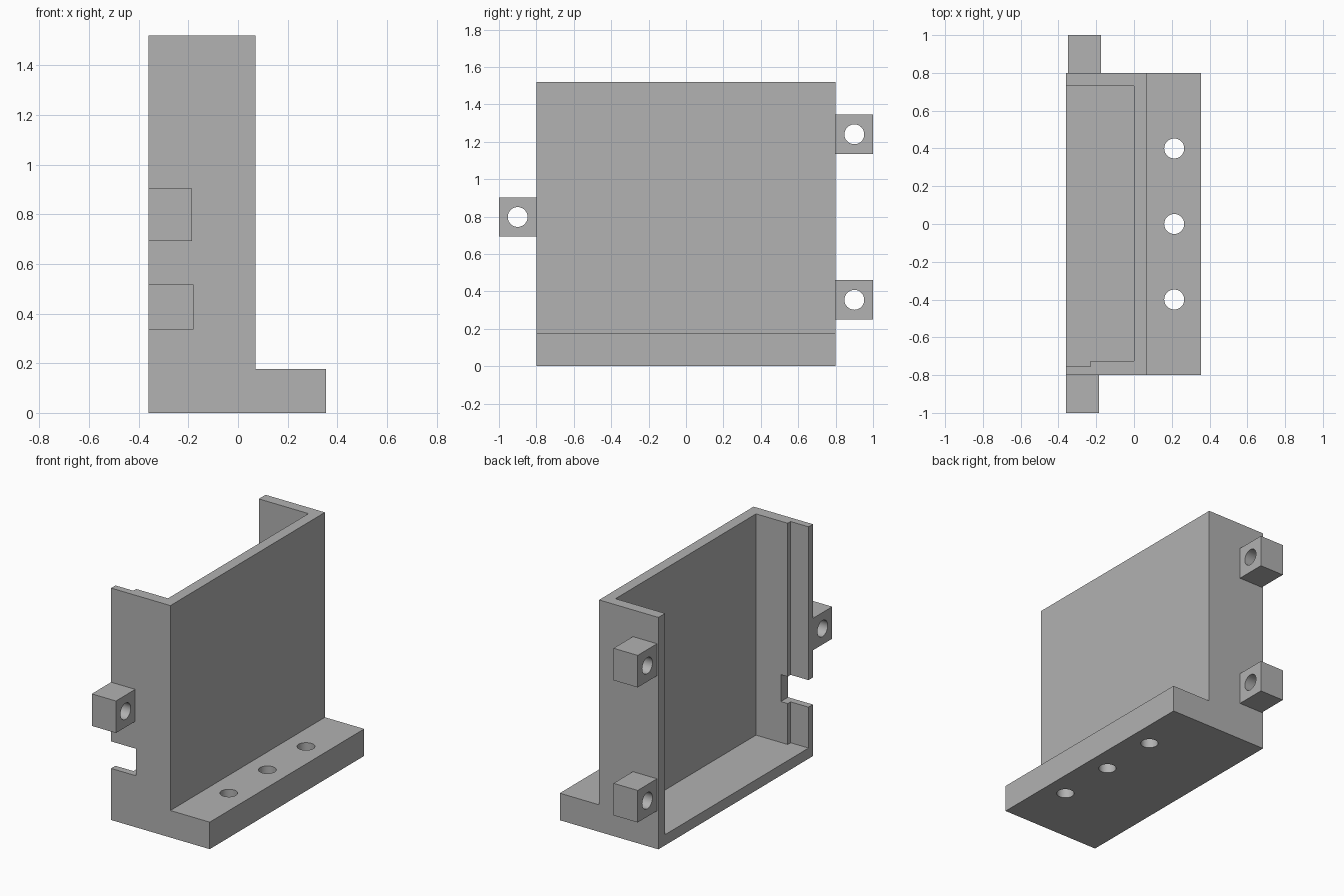
import bpy
import bmesh
from mathutils import Matrix, Vector

default = bpy.data.objects.get("Cube")
if default:
    bpy.data.objects.remove(default, do_unlink=True)

GREY = (0.445, 0.445, 0.445, 1)
grey = bpy.data.materials.new("plain grey")
grey.use_nodes = True
grey.diffuse_color = GREY
grey.node_tree.nodes["Principled BSDF"].inputs["Base Color"].default_value = GREY


def finish(name, bm):
    bmesh.ops.recalc_face_normals(bm, faces=bm.faces)
    mesh = bpy.data.meshes.new(name)
    bm.to_mesh(mesh)
    bm.free()
    mesh.materials.append(grey)
    obj = bpy.data.objects.new(name, mesh)
    bpy.context.collection.objects.link(obj)
    return obj


def prism(name, points, offset):
    """Extrude a closed outline along an offset."""
    bm = bmesh.new()
    face = bm.faces.new([bm.verts.new(p) for p in points])
    top = bmesh.ops.extrude_face_region(bm, geom=[face])["geom"]
    verts = [v for v in top if isinstance(v, bmesh.types.BMVert)]
    bmesh.ops.translate(bm, verts=verts, vec=offset)
    return finish(name, bm)


def box(name, x, y, z):
    base = [(x[0], y[0], z[0]), (x[1], y[0], z[0]),
            (x[1], y[1], z[0]), (x[0], y[1], z[0])]
    return prism(name, base, (0, 0, z[1] - z[0]))


def pin(name, center, axis, radius=0.053, length=0.5):
    bm = bmesh.new()
    turn = Vector((0, 0, 1)).rotation_difference(Vector(axis)).to_matrix().to_4x4()
    bmesh.ops.create_cone(bm, cap_ends=True, segments=48, radius1=radius,
                          radius2=radius, depth=length,
                          matrix=Matrix.Translation(center) @ turn)
    return finish(name, bm)


def cut(obj, cutter):
    """Subtract the cutter, then discard it."""
    cutter.hide_render = True
    mod = obj.modifiers.new("cut", 'BOOLEAN')
    mod.operation = 'DIFFERENCE'
    mod.solver = 'EXACT'
    mod.object = cutter
    bpy.ops.object.select_all(action='DESELECT')
    bpy.context.view_layer.objects.active = obj
    obj.select_set(True)
    bpy.ops.object.modifier_apply(modifier=mod.name)
    bpy.data.objects.remove(cutter, do_unlink=True)


def smooth(obj):
    bpy.ops.object.select_all(action='DESELECT')
    bpy.context.view_layer.objects.active = obj
    obj.select_set(True)
    bpy.ops.object.shade_smooth_by_angle(angle=0.5)


# L-shaped housing with mounting flange
outline = [(-0.36, 0), (0.355, 0), (0.355, 0.177), (0.07, 0.177),
           (0.07, 1.52), (-0.36, 1.52)]
housing = prism("housing", [(x, -0.8, z) for x, z in outline], (0, 1.6, 0))

# Cavity open at the top and the -x side, with a stepped wall
cavity = [(-0.5, -0.755), (-0.23, -0.755), (-0.23, -0.725), (0, -0.725),
          (0, 0.73), (-0.5, 0.73)]
cut(housing, prism("cavity_cutter", [(x, y, 0.07) for x, y in cavity], (0, 0, 1.6)))

# Cable notch in the front wall
cut(housing, box("notch_cutter", (-0.5, -0.18), (-0.9, -0.6), (0.338, 0.515)))

# Flange screw holes
for y in (-0.4, 0, 0.4):
    cut(housing, pin("hole_cutter", (0.213, y, 0.09), (0, 0, 1)))
smooth(housing)

# Drilled side lugs: one in front, two at the back
for name, x, side, z in (("front_lug", -0.36, -1, 0.798),
                         ("lower_back_lug", -0.35, 1, 0.355),
                         ("upper_back_lug", -0.35, 1, 1.24)):
    lug = box(name, (x, x + 0.175), sorted((side * 0.8, side)), (z - 0.105, z + 0.105))
    cut(lug, pin("hole_cutter", (x + 0.09, side * 0.9, z), (1, 0, 0)))
    smooth(lug)
